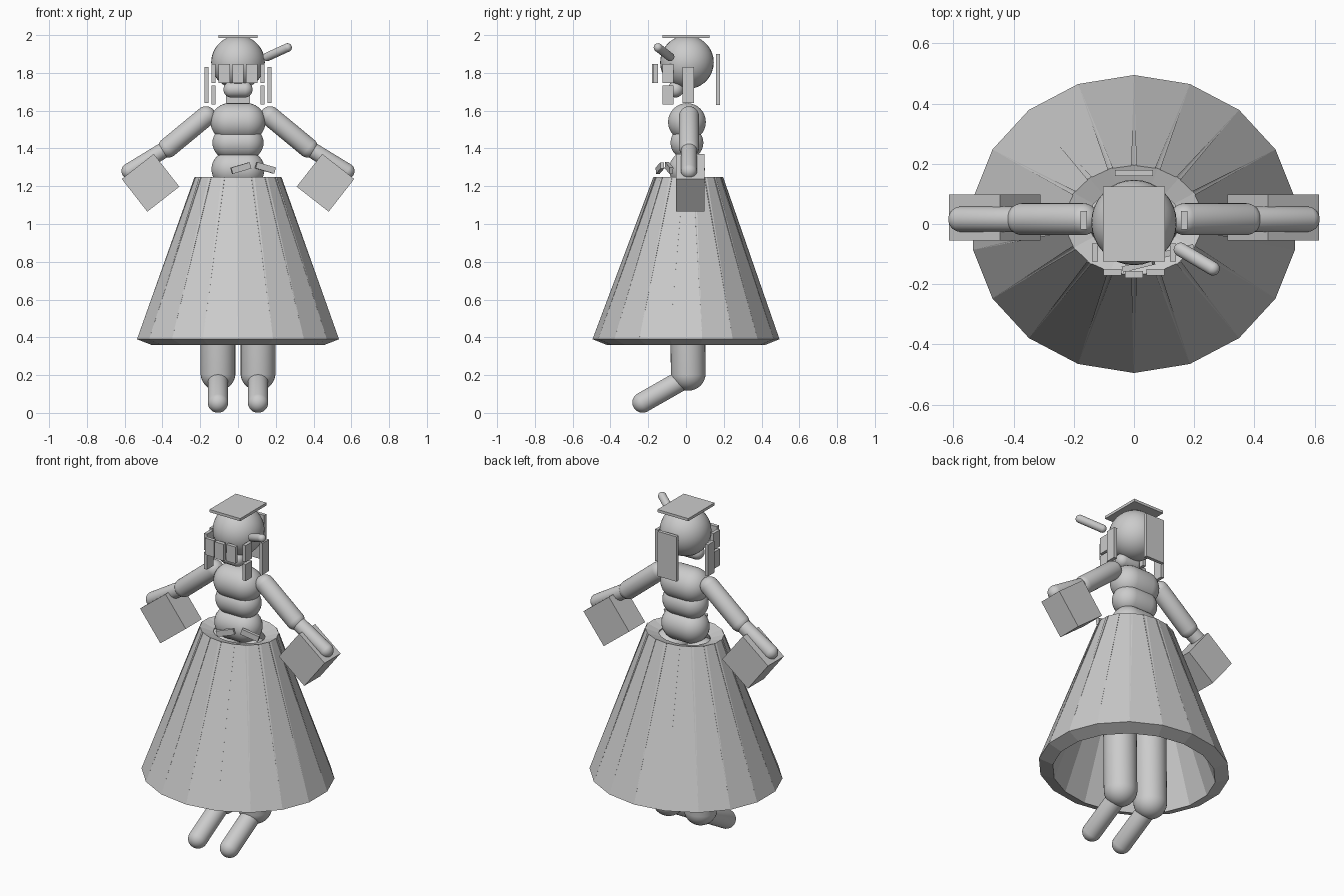
import bpy, bmesh
from math import cos, sin, radians
from mathutils import Vector, Matrix, Euler

cube = bpy.data.objects.get("Cube")
if cube:
    bpy.data.objects.remove(cube, do_unlink=True)

GREY = (0.6, 0.6, 0.6, 1)
grey = bpy.data.materials.new("plain grey")
grey.use_nodes = True
grey.diffuse_color = GREY
grey.node_tree.nodes["Principled BSDF"].inputs["Base Color"].default_value = GREY


def finish(name, bm, smooth=False):
    bmesh.ops.recalc_face_normals(bm, faces=bm.faces)
    for f in bm.faces:
        f.smooth = smooth
    mesh = bpy.data.meshes.new(name)
    bm.to_mesh(mesh)
    bm.free()
    mesh.materials.append(grey)
    ob = bpy.data.objects.new(name, mesh)
    bpy.context.collection.objects.link(ob)
    return ob


def box(name, centre, size, rot=(0, 0, 0)):
    bm = bmesh.new()
    turn = Euler([radians(a) for a in rot]).to_matrix().to_4x4()
    bmesh.ops.create_cube(bm, size=1, matrix=Matrix.Translation(centre) @ turn @ Matrix.Diagonal((*size, 1)))
    return finish(name, bm)


def capsule(name, a, b, r):
    """Round-ended tube between two centres."""
    a, b = Vector(a), Vector(b)
    bm = bmesh.new()
    bmesh.ops.create_uvsphere(bm, u_segments=32, v_segments=17, radius=r * 1.004)
    for v in bm.verts:
        if v.co.z > 0:
            v.co.z += (b - a).length
    turn = Vector((0, 0, 1)).rotation_difference(b - a).to_matrix().to_4x4()
    bm.transform(Matrix.Translation(a) @ turn)
    return finish(name, bm, True)


def side(s, p):
    return (p[0] * s, p[1], p[2])


# Torso: three stacked round rolls
for name, half, r, z in (("chest", 0.145, 0.1, 1.54), ("waist", 0.135, 0.087, 1.43),
                         ("pelvis", 0.14, 0.095, 1.29)):
    capsule(name, (r - half, 0.005, z), (half - r, 0.005, z), r)

# Head, jaw and flat cap
bm = bmesh.new()
bmesh.ops.create_uvsphere(bm, u_segments=32, v_segments=18, radius=0.142,
                          matrix=Matrix.Translation((0, 0.005, 1.856)))
finish("head", bm, True)
capsule("jaw", (-0.035, -0.055, 1.712), (0.035, -0.055, 1.712), 0.042)
box("cap", (0, 0, 1.992), (0.205, 0.25, 0.016))

# Hair plates
box("back_hair", (0, 0.17, 1.765), (0.126, 0.02, 0.27))
box("fringe_middle", (0, -0.168, 1.796), (0.06, 0.024, 0.1))
capsule("hair_stick", (0.155, -0.085, 1.885), (0.262, -0.148, 1.934), 0.023)

for s, tag in ((1, "left"), (-1, "right")):
    box(tag + "_fringe", side(s, (0.072, -0.16, 1.796)), (0.06, 0.022, 0.1))
    box(tag + "_temple_hair", side(s, (0.129, -0.095, 1.797)), (0.02, 0.06, 0.1))
    box(tag + "_cheek_hair", side(s, (0.129, -0.095, 1.683)), (0.02, 0.06, 0.1))
    box(tag + "_side_hair", side(s, (0.167, 0.012, 1.735)), (0.02, 0.062, 0.19))

    # Arms with boxy cuffs
    elbow = side(s, (0.37, 0.016, 1.405))
    capsule(tag + "_upper_arm", side(s, (0.17, 0.016, 1.57)), elbow, 0.053)
    capsule(tag + "_forearm", elbow, side(s, (0.575, 0.016, 1.28)), 0.042)
    box(tag + "_cuff", side(s, (0.463, 0.022, 1.218)), (0.215, 0.152, 0.22), (0, s * 38, 0))

    # Legs
    hip, knee = side(s, (0.106, 0, 1.13)), side(s, (0.106, 0.012, 0.21))
    capsule(tag + "_hip", hip, side(s, (0.106, 0.005, 0.65)), 0.1)
    capsule(tag + "_thigh", hip, knee, 0.092)
    capsule(tag + "_shin", side(s, (0.106, -0.01, 0.18)), side(s, (0.106, -0.23, 0.055)), 0.054)

# Sash ends at the waist
box("sash_right", (0.015, -0.138, 1.296), (0.105, 0.02, 0.034), (0, -16, 14))
box("sash_left", (0.145, -0.09, 1.297), (0.105, 0.02, 0.034), (0, 16, 14))

# Skirt: ring of thick tapered panels whose edges overlap towards the top
SIDES = 18
RINGS = {"outer_low": (0.543, 0.495, 0, 0.39), "outer_top": (0.23, 0.183, 0.012, 1.25),
         "inner_low": (0.465, 0.42, 0, 0.36), "inner_top": (0.155, 0.11, 0.012, 1.225)}


def rim(ring, i):
    rx, ry, y, z = RINGS[ring]
    a = radians(90 + i * 360 / SIDES)
    return Vector((rx * cos(a), ry * sin(a) + y, z))


bm = bmesh.new()
for i in range(SIDES):
    corners = {}
    for ring in RINGS:
        p, q = rim(ring, i), rim(ring, i + 1)
        over = (q - p) * (0.12 if ring == "outer_top" else 0)
        corners[ring] = [bm.verts.new(p - over), bm.verts.new(q + over)]
    loop = [corners[k] for k in ("outer_low", "outer_top", "inner_top", "inner_low")]
    for j in range(4):
        (a, b), (c, d) = loop[j], loop[(j + 1) % 4]
        bm.faces.new((a, b, d, c))
    for e in (0, 1):
        bm.faces.new([pair[e] for pair in loop])
finish("skirt", bm)
